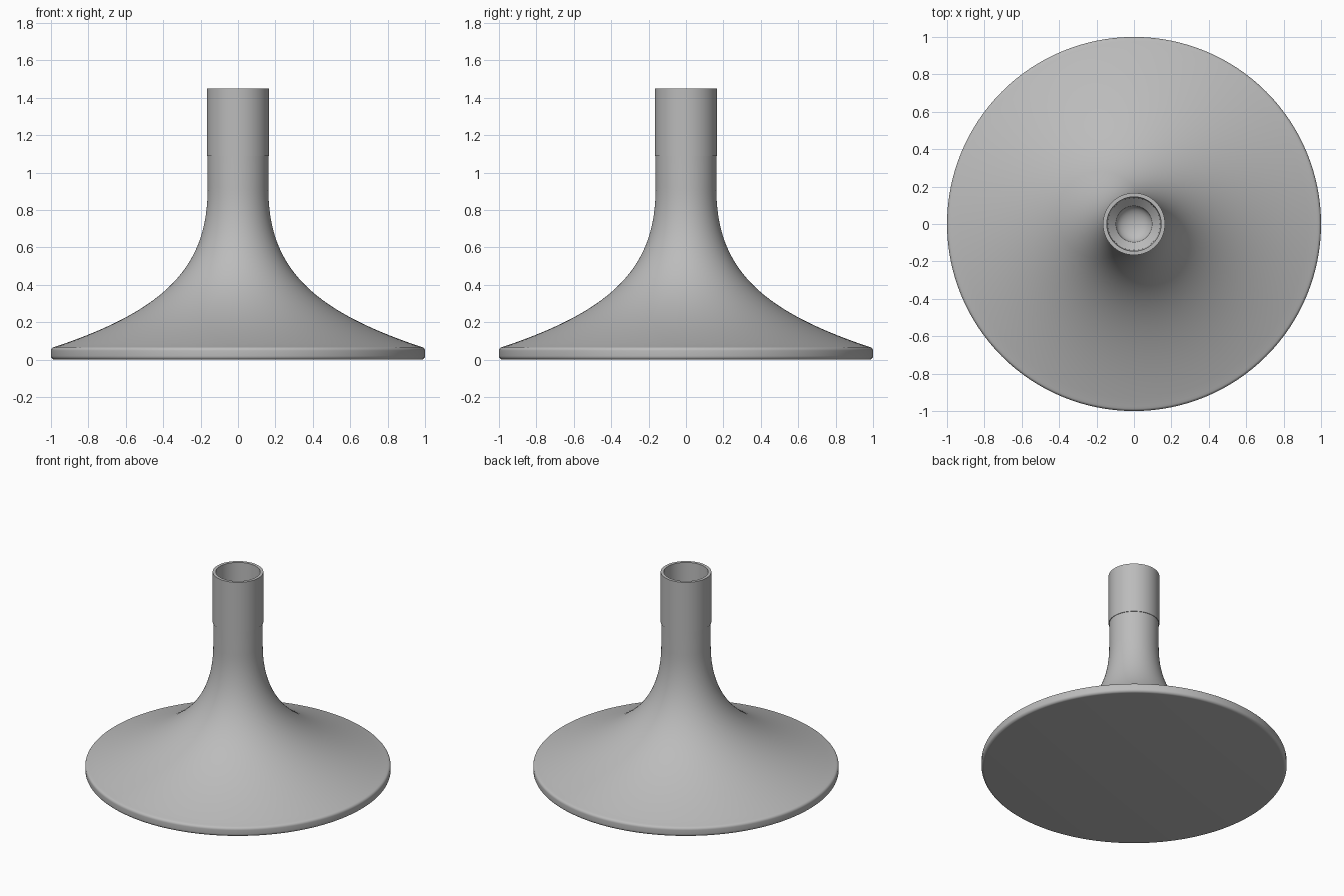
import bpy
import math
from mathutils import Vector
from mathutils.geometry import interpolate_bezier

cube = bpy.data.objects.get("Cube")
if cube:
    bpy.data.objects.remove(cube)

SEGMENTS = 128

grey = bpy.data.materials.new("plain_grey")
grey.use_nodes = True
colour = (0.5, 0.5, 0.5, 1)
grey.diffuse_color = colour
grey.node_tree.nodes["Principled BSDF"].inputs["Base Color"].default_value = colour


def lathe(name, profile):
    """Spin (radius, height) points round z; zero-radius ends become poles."""
    verts, rings, faces = [], [], []
    for r, z in profile:
        count = 1 if r == 0 else SEGMENTS
        rings.append(range(len(verts), len(verts) + count))
        for i in range(count):
            a = 2 * math.pi * i / SEGMENTS
            verts.append((r * math.cos(a), r * math.sin(a), z))
    for low, high in zip(rings, rings[1:]):
        for i in range(SEGMENTS):
            j = (i + 1) % SEGMENTS
            if len(low) == 1:
                faces.append((low[0], high[j], high[i]))
            elif len(high) == 1:
                faces.append((low[i], low[j], high[0]))
            else:
                faces.append((low[i], low[j], high[j], high[i]))
    mesh = bpy.data.meshes.new(name)
    mesh.from_pydata(verts, [], faces)
    mesh.materials.append(grey)
    obj = bpy.data.objects.new(name, mesh)
    bpy.context.collection.objects.link(obj)
    bpy.ops.object.select_all(action="DESELECT")
    obj.select_set(True)
    bpy.context.view_layer.objects.active = obj
    bpy.ops.object.shade_smooth_by_angle(angle=math.radians(35))
    return obj


def arc(cx, cz, radius, start, end, steps=6):
    """Points on a circular arc in the profile plane, angles in degrees."""
    angles = [math.radians(start + (end - start) * i / steps) for i in range(steps + 1)]
    return [(cx + radius * math.cos(a), cz + radius * math.sin(a)) for a in angles]


# Flat underside and rounded rim
rim = [(0, 0)] + arc(0.98, 0.02, 0.02, -90, 0) + arc(0.98, 0.048, 0.02, 0, 70)

# Concave flare sweeping up into the stem
flare = interpolate_bezier(Vector((0.975, 0.07)), Vector((0.38, 0.27)),
                           Vector((0.162, 0.5)), Vector((0.162, 0.92)), 40)
flare = [(p.x, p.y) for p in flare]

# Slightly wider collar and its open mouth
collar = [(0.162, 1.09), (0.166, 1.09), (0.166, 1.45), (0.145, 1.45)]

# Tapered bore ending in a rounded cup
bore = [(0.14, 1.12), (0.097, 1.08)]
cup = [(0.097 * math.cos(a), 1.08 - 0.06 * math.sin(a))
       for a in (math.pi / 2 * i / 8 for i in range(1, 8))] + [(0, 1.02)]

lathe("flared_base_with_stem", rim + flare + collar + bore + cup)
